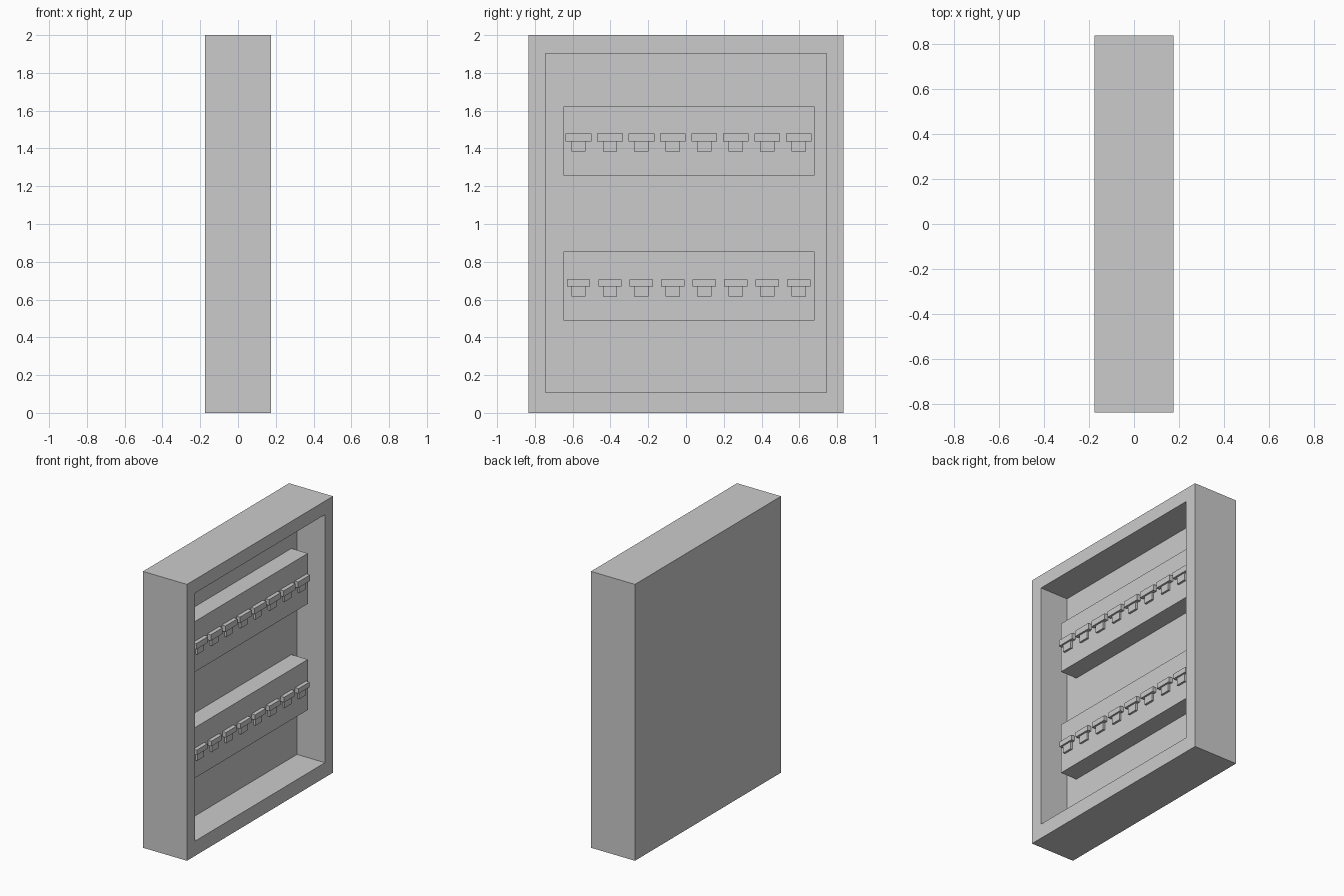
import bpy
import bmesh

if "Cube" in bpy.data.objects:
    bpy.data.objects.remove(bpy.data.objects["Cube"])

X = 0.176        # half depth of the case
BACK = -0.048    # recess back wall
BAR = 0.084      # front face of the rails


def box(name, x0, x1, y0, y1, z0, z1):
    bm = bmesh.new()
    bmesh.ops.create_cube(bm, size=1)
    for v in bm.verts:
        v.co.x = x1 if v.co.x > 0 else x0
        v.co.y = y1 if v.co.y > 0 else y0
        v.co.z = z1 if v.co.z > 0 else z0
    mesh = bpy.data.meshes.new(name)
    bm.to_mesh(mesh)
    bm.free()
    ob = bpy.data.objects.new(name, mesh)
    bpy.context.collection.objects.link(ob)
    return ob


# Case: a block with its +x face inset and pushed in to form the recess
case = box("case", -X, X, -0.835, 0.835, 0, 2)
bm = bmesh.new()
bm.from_mesh(case.data)
bm.normal_update()
front = max(bm.faces, key=lambda f: f.calc_center_median().x)
bmesh.ops.inset_region(bm, faces=[front], thickness=0.092)
for v in front.verts:
    v.co.y = 0.743 if v.co.y > 0 else -0.743
    v.co.z = 1.902 if v.co.z > 1 else 0.107
inner = bmesh.ops.extrude_discrete_faces(bm, faces=[front])["faces"][0]
for v in inner.verts:
    v.co.x = BACK
bmesh.ops.recalc_face_normals(bm, faces=bm.faces)
bm.to_mesh(case.data)
bm.free()

# Rails with eight pegs each: wide cap over a narrow stem
rows = [
    ("upper", 1.257, 1.622, 0.068, 1.384, 1.436, 1.479),
    ("lower", 0.489, 0.854, 0.062, 0.616, 0.669, 0.706),
]
for row, z0, z1, half, stem_z, cap_z, top_z in rows:
    box(f"{row}_rail", BACK, BAR, -0.648, 0.679, z0, z1)
    for i in range(8):
        y = -0.569 + i * 0.1665
        box(f"{row}_cap_{i + 1}", BAR, BAR + 0.028, y - half, y + half, cap_z, top_z)
        box(f"{row}_stem_{i + 1}", BAR, BAR + 0.015, y - 0.038, y + 0.038, stem_z, cap_z)
